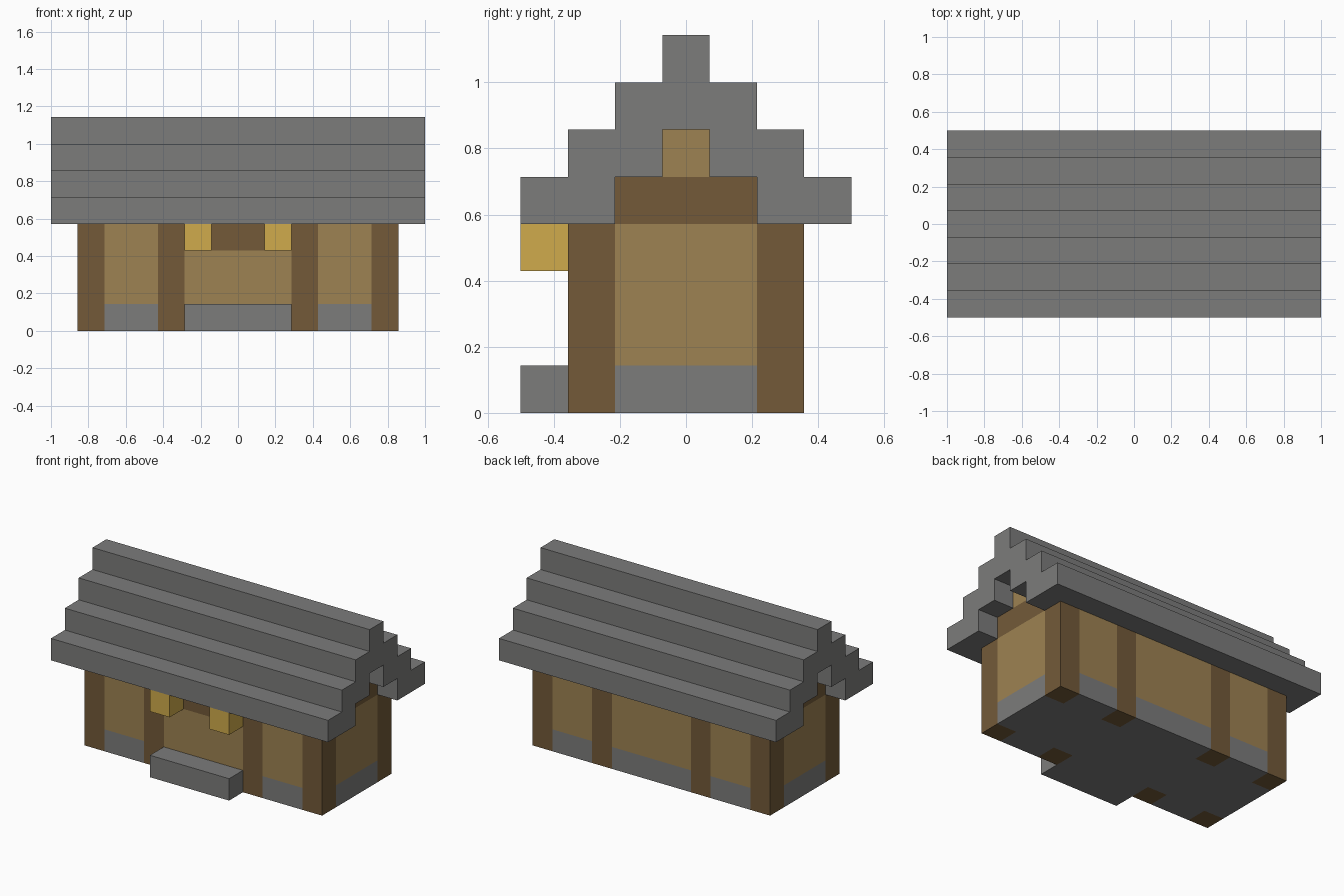
import bpy
import bmesh

U = 1 / 7  # one block

cube = bpy.data.objects.get("Cube")
if cube:
    bpy.data.objects.remove(cube, do_unlink=True)


def linear(v):
    v /= 255
    return v / 12.92 if v <= 0.04045 else ((v + 0.055) / 1.055) ** 2.4


def material(name, *rgb):
    mat = bpy.data.materials.new(name)
    mat.use_nodes = True
    colour = [linear(v) for v in rgb] + [1]
    mat.diffuse_color = colour
    bsdf = next(n for n in mat.node_tree.nodes if n.type == 'BSDF_PRINCIPLED')
    bsdf.inputs["Base Color"].default_value = colour
    return mat


STONE = material("grey stone", 124, 124, 123)
PLANK = material("tan planks", 157, 130, 82)
TIMBER = material("dark timber", 115, 90, 57)
GLOW = material("lantern gold", 208, 171, 76)


def finish(name, bm, mat):
    bmesh.ops.recalc_face_normals(bm, faces=bm.faces)
    mesh = bpy.data.meshes.new(name)
    bm.to_mesh(mesh)
    bm.free()
    mesh.materials.append(mat)
    obj = bpy.data.objects.new(name, mesh)
    bpy.context.collection.objects.link(obj)


def block(name, mat, x, y, z):
    """Box given by (low, high) ranges in blocks."""
    bm = bmesh.new()
    bmesh.ops.create_cube(bm, size=1)
    for v in bm.verts:
        v.co = [r[0 if c < 0 else 1] * U for c, r in zip(v.co, (x, y, z))]
    finish(name, bm, mat)


def prism(name, mat, profile, half_length):
    """Extrude a y-z profile along x."""
    bm = bmesh.new()
    face = bm.faces.new([bm.verts.new((-half_length * U, y * U, z * U)) for y, z in profile])
    result = bmesh.ops.extrude_face_region(bm, geom=[face])
    for v in result["geom"]:
        if isinstance(v, bmesh.types.BMVert):
            v.co.x = half_length * U
    finish(name, bm, mat)


FRONT, BACK, INNER = (-2.5, -1.5), (1.5, 2.5), (-1.5, 1.5)
BAYS = {"right": (-5, -3), "middle": (-2, 2), "left": (3, 5)}

# Foundation, front step and wall panels between the posts
block("foundation_core", STONE, (-6, 6), INNER, (0, 1))
block("front_step", STONE, (-2, 2), (-3.5, -2.5), (0, 1))
for side, y in (("front", FRONT), ("back", BACK)):
    for bay, x in BAYS.items():
        lintel = side == "front" and bay == "middle"
        block(f"{side}_{bay}_foundation", STONE, x, y, (0, 1))
        block(f"{side}_{bay}_wall", PLANK, x, y, (1, 3 if lintel else 4))
    # Timber posts
    for x in (-6, -3, 2, 5):
        block(f"{side}_post", TIMBER, (x, x + 1), y, (0, 4))
block("front_lintel", TIMBER, (-2, 2), FRONT, (3, 4))

# End walls with tie beam and gable peak
for side, x in (("right", (-6, -5)), ("left", (5, 6))):
    block(f"{side}_end_wall", PLANK, x, INNER, (1, 4))
    block(f"{side}_tie_beam", TIMBER, x, INNER, (4, 5))
    block(f"{side}_gable_peak", PLANK, x, (-0.5, 0.5), (5, 6))

# Hanging lanterns
for side, x in (("right", (-2, -1)), ("left", (1, 2))):
    block(f"{side}_lantern", GLOW, x, (-3.5, -2.5), (3, 4))

# Stepped roof: outer stair up, inner stair down, mirrored across the ridge
outer = [(w, z) for w, base in ((3.5, 4), (2.5, 5), (1.5, 6), (0.5, 7)) for z in (base, base + 1)]
inner = [(0.5, 6), (0.5, 5), (1.5, 5), (1.5, 4)]
mirrored = [(-y, z) for y, z in reversed(outer)] + [(-y, z) for y, z in reversed(inner)]
prism("stepped_roof", STONE, outer + mirrored + inner, 7)
